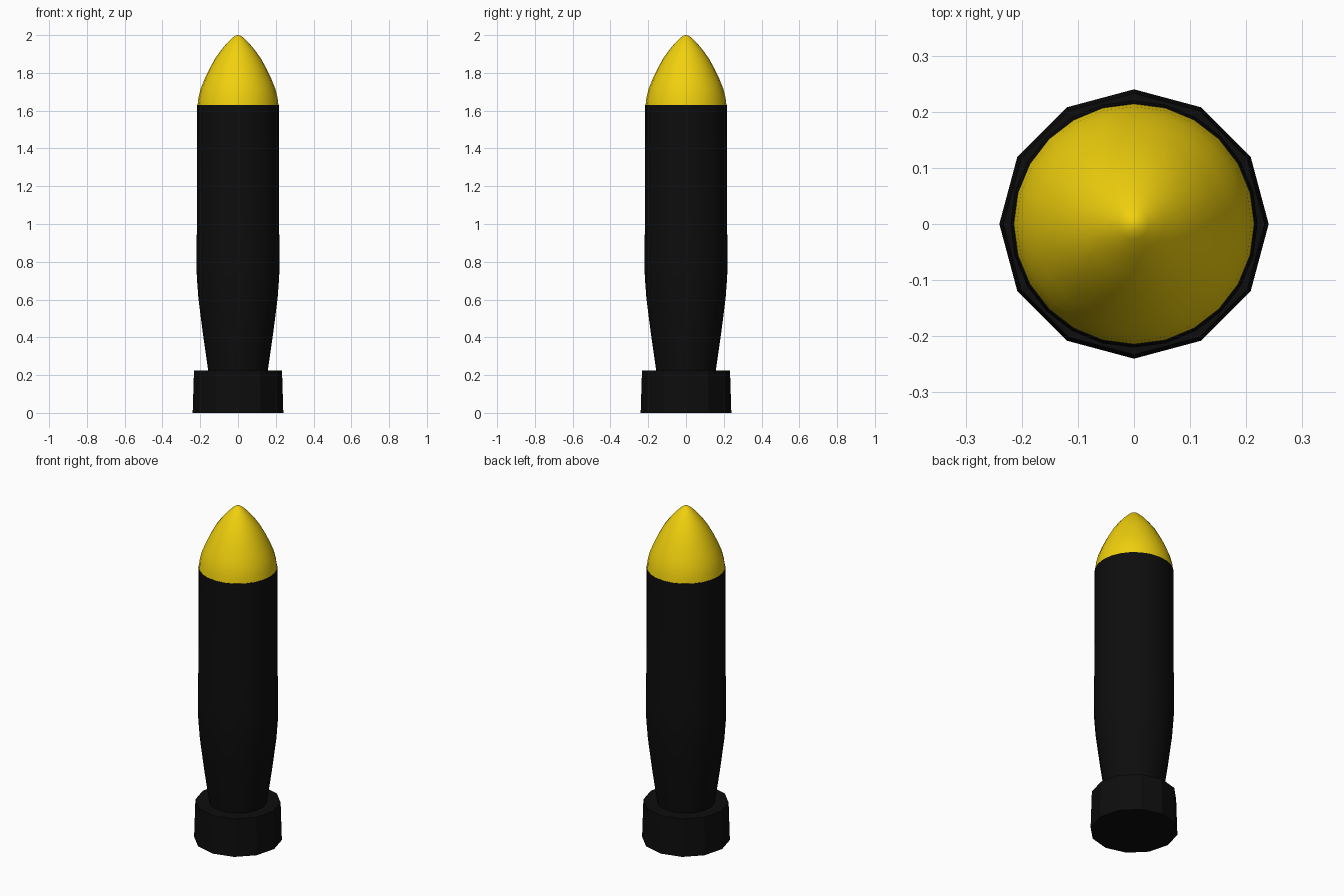
import bpy, bmesh
from math import cos, sin, tau

if "Cube" in bpy.data.objects:
    bpy.data.objects.remove(bpy.data.objects["Cube"])


def material(name, color):
    m = bpy.data.materials.new(name)
    m.diffuse_color = (*color, 1)
    m.use_nodes = True
    m.node_tree.nodes["Principled BSDF"].inputs["Base Color"].default_value = m.diffuse_color
    return m


def lathe(name, profile, sides, mat, smooth=True):
    """Spin (radius, z) points around z; radius 0 makes a tip, other ends are capped."""
    bm = bmesh.new()
    rings = []
    for r, z in profile:
        n = sides if r > 0 else 1
        rings.append([bm.verts.new((r * cos(tau * i / sides), r * sin(tau * i / sides), z))
                      for i in range(n)])
    for a, b in zip(rings, rings[1:]):
        for i in range(sides):
            j = (i + 1) % sides
            bm.faces.new((a[i], a[j], b[0]) if len(b) == 1 else (a[i], a[j], b[j], b[i]))
    bm.faces.new(rings[0][::-1])
    if len(rings[-1]) > 1:
        bm.faces.new(rings[-1])
    bm.normal_update()
    me = bpy.data.meshes.new(name)
    bm.to_mesh(me)
    bm.free()
    me.materials.append(mat)
    ob = bpy.data.objects.new(name, me)
    bpy.context.collection.objects.link(ob)
    if smooth:
        bpy.ops.object.select_all(action='DESELECT')
        bpy.context.view_layer.objects.active = ob
        ob.select_set(True)
        bpy.ops.object.shade_smooth_by_angle(angle=0.7)
    return ob


black = material("black", (0.004, 0.004, 0.004))
yellow = material("yellow", (0.87, 0.63, 0.004))

# Twelve-sided tail ring
lathe("tail_ring", [(0.24, 0), (0.233, 0.225)], 12, black, smooth=False)

# Main body, tapering into the tail
lathe("body", [(0.158, 0.225), (0.186, 0.42), (0.21, 0.61), (0.218, 0.72),
               (0.22, 0.78), (0.22, 0.88), (0.217, 1.0), (0.216, 1.63)], 24, black)

# Pointed nose
lathe("nose", [(0.214, 1.63), (0.209, 1.67), (0.198, 1.715), (0.178, 1.765), (0.152, 1.82),
               (0.122, 1.875), (0.09, 1.92), (0.056, 1.96), (0.027, 1.988),
               (0.012, 1.998), (0, 2.0)], 24, yellow)
